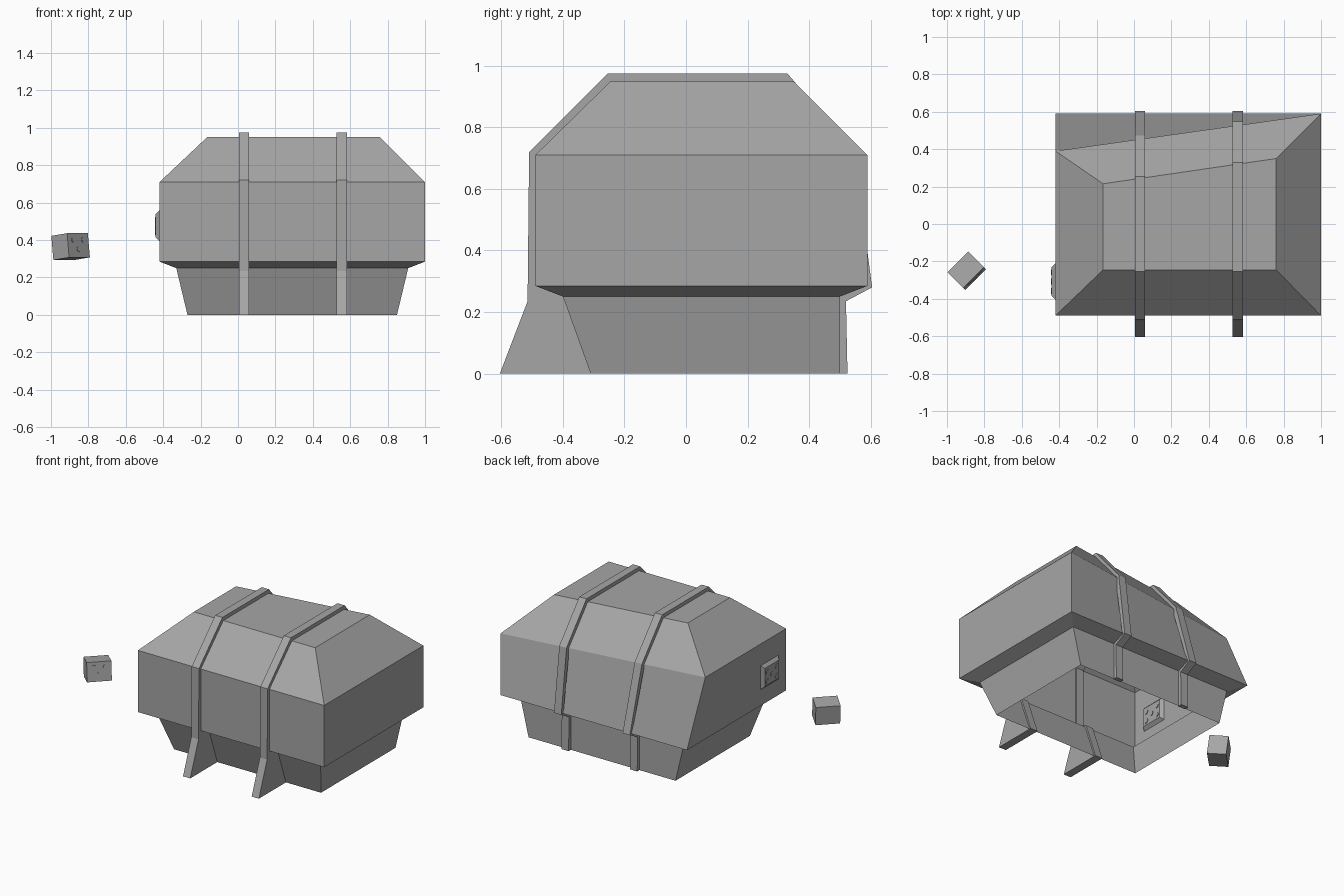
import bpy, bmesh, math
from mathutils import Matrix, Vector

cube = bpy.data.objects.get("Cube")
if cube:
    bpy.data.objects.remove(cube, do_unlink=True)

GREY = (0.38, 0.38, 0.38, 1)
mat = bpy.data.materials.new("plain grey")
mat.use_nodes = True
mat.diffuse_color = GREY
mat.node_tree.nodes["Principled BSDF"].inputs["Base Color"].default_value = GREY


def finish(name, bm):
    bmesh.ops.recalc_face_normals(bm, faces=bm.faces)
    mesh = bpy.data.meshes.new(name)
    bm.to_mesh(mesh)
    bm.free()
    mesh.materials.append(mat)
    ob = bpy.data.objects.new(name, mesh)
    bpy.context.collection.objects.link(ob)
    bpy.ops.object.select_all(action='DESELECT')
    ob.select_set(True)
    bpy.context.view_layer.objects.active = ob
    bpy.ops.object.shade_smooth_by_angle(angle=math.radians(20))
    return ob


def ring(bm, x0, x1, y0, y1, z, back_left=None):
    """Rectangular loop; the back left corner may be pulled forward."""
    bl = y1 if back_left is None else back_left
    return [bm.verts.new(p) for p in ((x0, y0, z), (x1, y0, z), (x1, y1, z), (x0, bl, z))]


def bridge(bm, a, b):
    for i in range(4):
        j = (i + 1) % 4
        bm.faces.new((a[i], a[j], b[j], b[i]))


# Hollow body, open underneath: tapered base, lip, walls, sloped roof
bm = bmesh.new()
loops = [
    ring(bm, -0.27, 0.85, -0.31, 0.50, 0.0),
    ring(bm, -0.33, 0.91, -0.40, 0.50, 0.25),
    ring(bm, -0.42, 1.0, -0.49, 0.59, 0.285),
    ring(bm, -0.42, 1.0, -0.49, 0.59, 0.71, 0.39),
    ring(bm, -0.165, 0.76, -0.245, 0.35, 0.95, 0.215),
]
for low, high in zip(loops, loops[1:]):
    bridge(bm, low, high)
bm.faces.new(loops[-1])
finish("body_shell", bm)


# Straps wrapping the body, each ending in a front foot
def strap(name, x, width=0.055):
    eave = 0.39 + 0.2 * (x + 0.42) / 1.42
    ridge = 0.215 + 0.135 * (x + 0.16) / 0.92
    outer = [(-0.605, 0), (-0.515, 0.235), (-0.51, 0.72), (-0.255, 0.975),
             (ridge + 0.01, 0.975), (eave + 0.02, 0.72), (0.605, 0.28),
             (0.52, 0.235), (0.525, 0)]
    inner = [(0.495, 0), (0.495, 0.255), (0.58, 0.29), (eave - 0.01, 0.70),
             (ridge - 0.01, 0.94), (-0.24, 0.94), (-0.48, 0.705),
             (-0.48, 0.29), (-0.39, 0.255), (-0.30, 0)]
    bm = bmesh.new()
    face = bm.faces.new([bm.verts.new((x - width / 2, y, z)) for y, z in outer + inner])
    moved = bmesh.ops.extrude_face_region(bm, geom=[face], use_keep_orig=True)["geom"]
    bmesh.ops.translate(bm, vec=(width, 0, 0),
                        verts=[v for v in moved if isinstance(v, bmesh.types.BMVert)])
    finish(name, bm)


strap("right_strap", 0.032)
strap("left_strap", 0.555)


def studs(bm, spots, x, radius, height, matrix=Matrix()):
    """Round studs standing along the local x axis."""
    for y, z in spots:
        place = matrix @ Matrix.Translation((x, y, z)) @ Matrix.Rotation(math.pi / 2, 4, 'Y')
        bmesh.ops.create_cone(bm, cap_ends=True, segments=16, radius1=radius,
                              radius2=radius, depth=height, matrix=place)


# Socket panel through the side wall, bevelled on both faces
bm = bmesh.new()
edge = [(-0.44, 0.02), (-0.42, 0.0), (-0.40, 0.02)]
rims = []
for x, inset in edge:
    ys, zs = (-0.405 + inset, -0.21 - inset), (0.395 + inset, 0.56 - inset)
    rims.append([bm.verts.new(p) for p in
                 ((x, ys[0], zs[0]), (x, ys[1], zs[0]), (x, ys[1], zs[1]), (x, ys[0], zs[1]))])
bridge(bm, rims[0], rims[1])
bridge(bm, rims[1], rims[2])
bm.faces.new(rims[0])
bm.faces.new(rims[2])
finish("side_panel", bm)

bm = bmesh.new()
spots = [(-0.308 + dy, 0.478 + dz) for dy, dz in
         ((-0.05, 0.03), (0.05, 0.03), (0, -0.002), (-0.05, -0.035), (0.05, -0.035))]
for x in (-0.44, -0.40):
    studs(bm, spots, x, 0.016, 0.008)
finish("panel_studs", bm)

# Small tilted block floating beside the body
pose = (Matrix.Translation((-0.895, -0.25, 0.365)) @ Matrix.Rotation(-math.pi / 4, 4, 'Z')
        @ Matrix.Rotation(-0.12, 4, 'Y'))
bm = bmesh.new()
bmesh.ops.create_cube(bm, size=1, matrix=pose @ Matrix.Diagonal((0.12, 0.157, 0.13, 1)))
finish("small_block", bm)
bm = bmesh.new()
studs(bm, [(-0.035, 0.03), (0.04, 0.03), (0.0, -0.02)], 0.06, 0.015, 0.006, pose)
finish("block_studs", bm)
